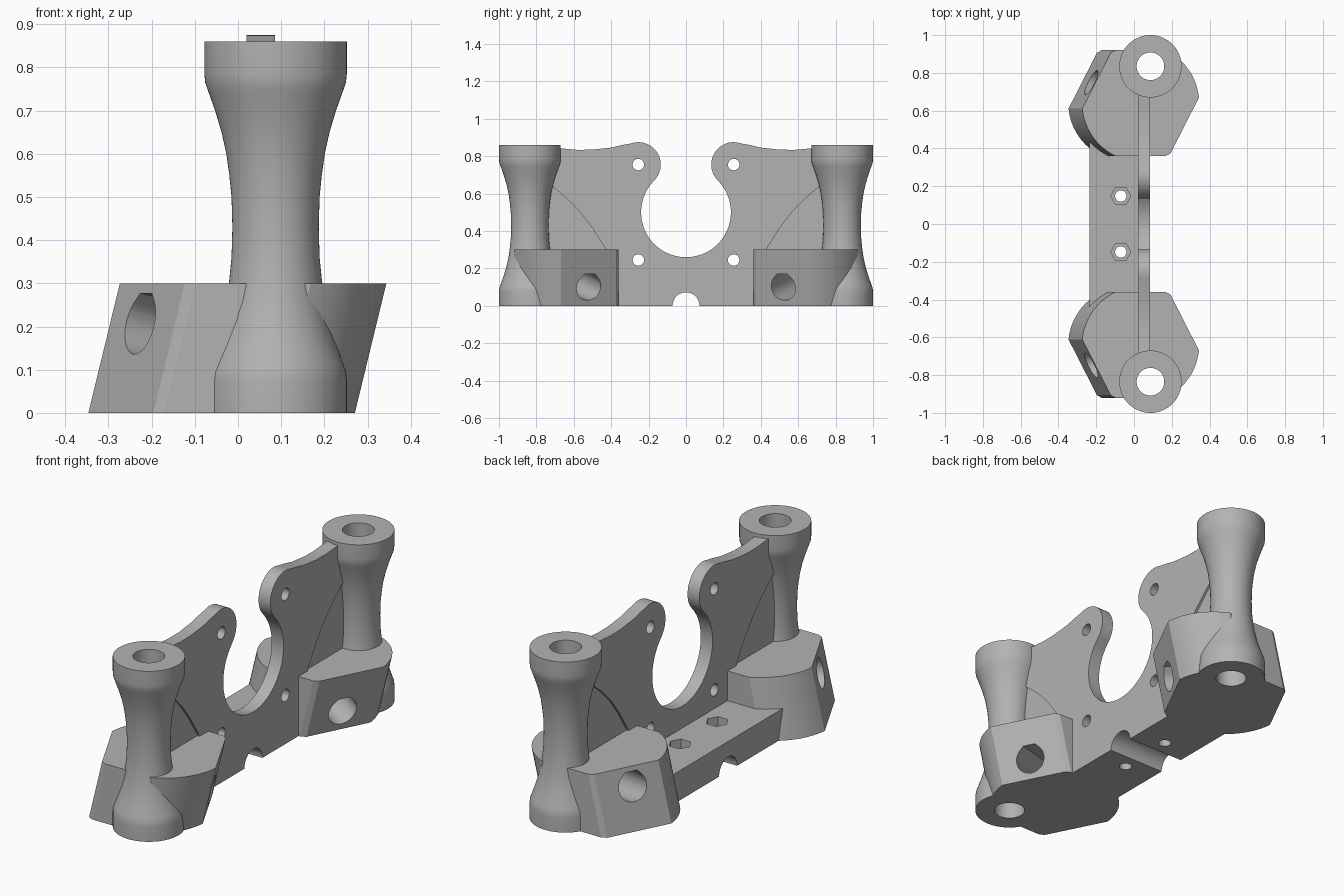
import bpy, bmesh
from math import sin, cos, acos, tan, radians, pi
from mathutils import Vector

cube = bpy.data.objects.get("Cube")
if cube:
    bpy.data.objects.remove(cube, do_unlink=True)

GREY = (0.45, 0.45, 0.45, 1)
grey = bpy.data.materials.new("plain_grey")
grey.use_nodes = True
grey.diffuse_color = GREY
grey.node_tree.nodes["Principled BSDF"].inputs["Base Color"].default_value = GREY


def arc(cx, cy, r, start, end, n=24):
    angles = [radians(start + (end - start) * i / n) for i in range(n + 1)]
    return [(cx + r * cos(a), cy + r * sin(a)) for a in angles]


def finish(name, bm):
    bmesh.ops.recalc_face_normals(bm, faces=bm.faces)
    mesh = bpy.data.meshes.new(name)
    bm.to_mesh(mesh)
    bm.free()
    mesh.materials.append(grey)
    ob = bpy.data.objects.new(name, mesh)
    bpy.context.collection.objects.link(ob)
    return ob


def prism(name, outline, lo, hi, place):
    """Extrude a 2D outline from lo to hi; place maps (u, v, t) to space."""
    bm = bmesh.new()
    rings = [[bm.verts.new(place(u, v, t)) for u, v in outline] for t in (lo, hi)]
    n = len(outline)
    for ring in rings:
        bm.faces.new(ring)
    for i in range(n):
        j = (i + 1) % n
        bm.faces.new((rings[0][i], rings[0][j], rings[1][j], rings[1][i]))
    return finish(name, bm)


def along_z(u, v, t):
    return (u, v, t)


def along_x(u, v, t):
    return (t, u, v)


def cut(ob, cutters):
    bpy.context.view_layer.objects.active = ob
    for c in cutters:
        mod = ob.modifiers.new("cut", 'BOOLEAN')
        mod.operation = 'DIFFERENCE'
        mod.solver = 'EXACT'
        mod.object = c
        bpy.ops.object.modifier_apply(modifier=mod.name)


def lathe(name, profile, cx, cy, hole, n=64):
    """Revolve a radius/height profile into a tube with a straight bore."""
    loop = [(hole, profile[0][1])] + profile + [(hole, profile[-1][1])]
    bm = bmesh.new()
    rings = []
    for i in range(n):
        a = 2 * pi * i / n
        rings.append([bm.verts.new((cx + r * cos(a), cy + r * sin(a), z)) for r, z in loop])
    for i in range(n):
        p, q = rings[i], rings[(i + 1) % n]
        for k in range(len(loop)):
            m = (k + 1) % len(loop)
            bm.faces.new((p[k], q[k], q[m], p[m]))
    return finish(name, bm)


POST_X, POST_Y, BORE = 0.087, 0.835, 0.073
PLATE = (0.02, 0.086)
parts, helpers = [], []

# Upright plate with two ears around a round opening and a notch underneath
half = arc(0, 0, 0.072, 90, 0, 12)
half += [(0.76, 0), (0.76, 0.85), (0.67, 0.842), (0.58, 0.834), (0.5, 0.835),
         (0.4, 0.846), (0.34, 0.86)]
half += arc(0.255, 0.755, 0.12, 70, 225, 24) + arc(0, 0.5, 0.24, 45, -90, 32)[1:]
outline = half + [(-u, v) for u, v in half[-2:0:-1]]
plate = prism("upright_plate", outline, *PLATE, along_x)
plate_cutters = []
for side in (1, -1):
    for z in (0.245, 0.755):
        plate_cutters.append(prism("plate_hole_cutter", arc(side * 0.255, z, 0.031, 0, 337.5, 15),
                                   -0.1, 0.2, along_x))
    # Shallow recess beside each post, on both plate faces
    recess = [(0.43, 0.2), (0.43, 0.305), (0.5, 0.415), (0.565, 0.5), (0.635, 0.572),
              (0.71, 0.635), (0.79, 0.69), (0.79, 0.2)]
    recess = [(side * u, v) for u, v in recess]
    for lo, hi in ((-0.1, PLATE[0] + 0.012), (PLATE[1] - 0.012, 0.2)):
        plate_cutters.append(prism("recess_cutter", recess, lo, hi, along_x))

# Base bar with notch, bolt holes and hexagonal nut pockets
half = arc(0, 0, 0.072, 90, 0, 12) + [(0.5, 0), (0.5, 0.15)]
outline = half + [(-u, v) for u, v in half[:0:-1]]
bar = prism("base_bar", outline, -0.235, PLATE[0], along_x)
bar_cutters = []
for side in (1, -1):
    y = side * 0.148
    bar_cutters.append(prism("bolt_cutter", arc(-0.07, y, 0.03, 0, 345, 23), -0.1, 0.3, along_z))
    bar_cutters.append(prism("nut_cutter", arc(-0.07, y, 0.053, 0, 300, 5), 0.09, 0.3, along_z))
cut(bar, bar_cutters)
parts += [plate, bar]

# Waisted post profile, symmetric about its middle
upper = [(0.1, 0.43), (0.102, 0.5), (0.107, 0.55), (0.114, 0.6), (0.125, 0.65),
         (0.14, 0.7), (0.156, 0.745), (0.163, 0.765), (0.165, 0.785), (0.165, 0.86)]
post_profile = [(r, 0.86 - z) for r, z in upper[:0:-1]] + upper

# Leaning block outline: a circle trimmed by flats (direction, distance)
R, CX, CY = 0.31, 0.035, 0.64
flats = [(-90, 0.28), (-27, 0.262), (90, 0.28), (153, 0.262)]
angles = {radians(a) for a in range(-150, 210, 5)}
for direction, d in flats:
    angles |= {radians(direction) + s * acos(d / R) for s in (1, -1)}


def trimmed(a):
    r = R
    for direction, d in flats:
        c = cos(a - radians(direction))
        if c > 0.5:
            r = min(r, d / c)
    return (CX + r * cos(a), CY + r * sin(a))


block_outline = [trimmed(a) for a in sorted(angles)]

# Flat-topped teardrop section of the cross hole
HR = 0.072
teardrop = arc(0, 0, HR, 135, 405, 30) + [(HR * tan(pi / 8), HR), (-HR * tan(pi / 8), HR)]

for side, label in ((1, "back"), (-1, "front")):
    post = lathe(label + "_post", post_profile, POST_X, side * POST_Y, BORE)
    block = prism(label + "_block", block_outline, 0, 0.3,
                  lambda u, v, t: (u + 0.243 * (t - 0.3), side * v, t))
    start = Vector((-0.22, side * 0.745, 0.205))
    end = Vector((0.22, side * 0.52, 0.1))
    axis = (end - start).normalized()
    across = axis.cross(Vector((0, 0, 1))).normalized()
    rise = across.cross(axis)
    cross_hole = prism("cross_hole_cutter", teardrop, -0.2, 0.7,
                       lambda u, v, t: start + across * u + rise * v + axis * t)
    bore = prism("bore_cutter", arc(POST_X, side * POST_Y, BORE + 0.002, 0, 354.375, 63),
                 -0.1, 1, along_z)
    cut(block, [bore, cross_hole])
    plate_cutters += [cross_hole]
    helpers += [bore]
    parts += [post, block]
cut(plate, plate_cutters)

# Remove the cutters and smooth the rounded faces
for ob in set(helpers + plate_cutters + bar_cutters):
    bpy.data.objects.remove(ob, do_unlink=True)
bpy.ops.object.select_all(action='DESELECT')
for ob in parts:
    ob.select_set(True)
bpy.context.view_layer.objects.active = plate
bpy.ops.object.shade_smooth_by_angle(angle=radians(25))
